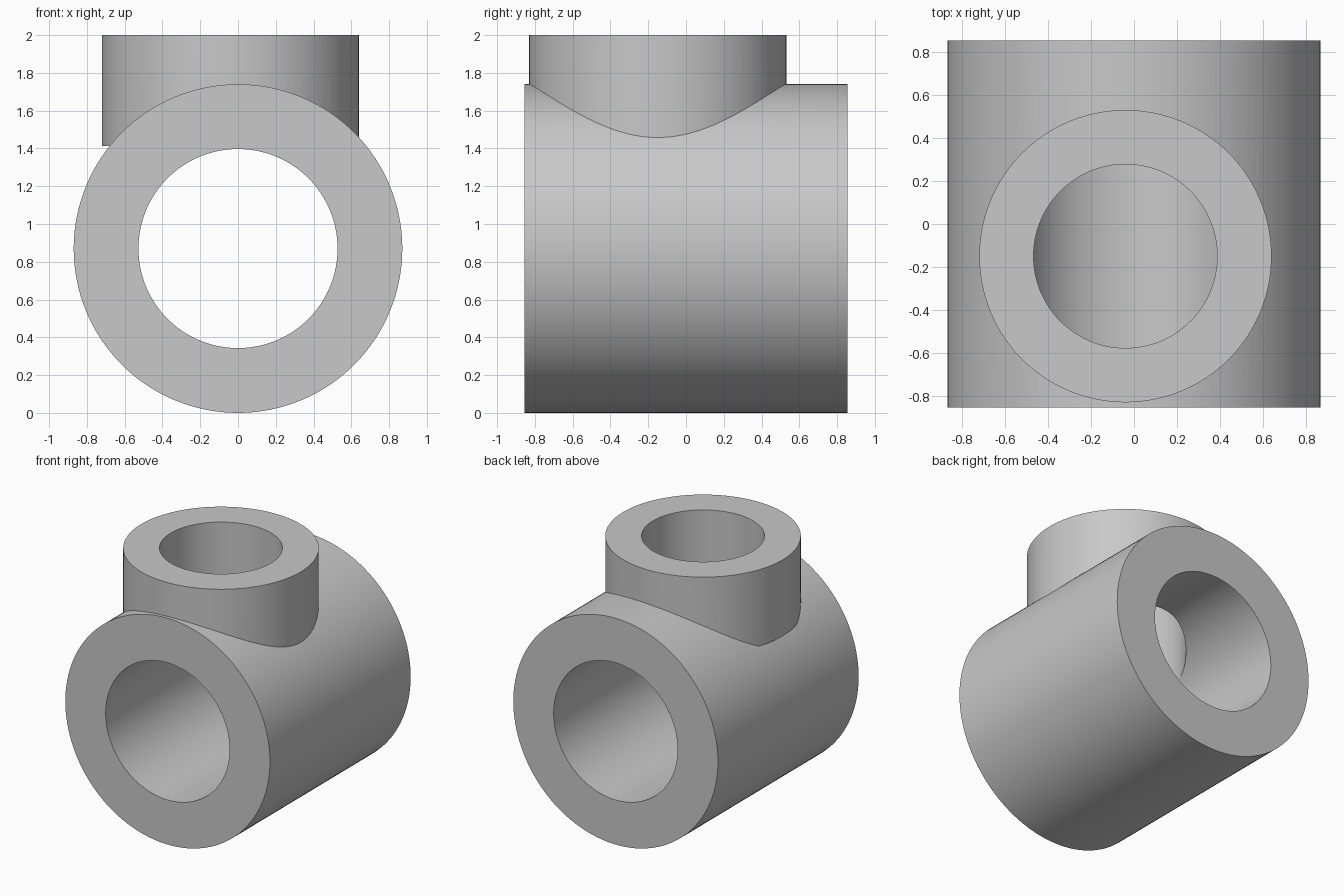
import bpy
import math

cube = bpy.data.objects.get("Cube")
if cube:
    bpy.data.objects.remove(cube, do_unlink=True)

# Plain grey casting
grey = bpy.data.materials.new("plain grey")
grey.use_nodes = True
colour = (0.58, 0.58, 0.58, 1)
grey.diffuse_color = colour
grey.node_tree.nodes["Principled BSDF"].inputs["Base Color"].default_value = colour

AXIS_Z = 0.87
BRANCH_X, BRANCH_Y = -0.04, -0.15


def cylinder(name, radius, length, centre, tilt=0):
    bpy.ops.mesh.primitive_cylinder_add(vertices=128, radius=radius, depth=length,
                                        location=centre, rotation=(tilt, 0, 0))
    ob = bpy.context.object
    ob.name = name
    ob.data.materials.append(grey)
    return ob


def upright(name, radius, bottom, top):
    return cylinder(name, radius, top - bottom, (BRANCH_X, BRANCH_Y, (top + bottom) / 2))


def combine(target, tool, operation):
    mod = target.modifiers.new(tool.name, 'BOOLEAN')
    mod.object, mod.operation, mod.solver = tool, operation, 'EXACT'
    bpy.context.view_layer.objects.active = target
    bpy.ops.object.modifier_apply(modifier=mod.name)
    bpy.data.objects.remove(tool, do_unlink=True)


# Horizontal sleeve with an offset upright branch
fitting = cylinder("pipe_tee", 0.87, 1.71, (0, 0, AXIS_Z), math.pi / 2)
combine(fitting, upright("branch", 0.681, 1.413, 2.0), 'UNION')

# Through bore, and branch bore opening into it
combine(fitting, cylinder("main_bore", 0.527, 2.2, (0, 0, AXIS_Z), math.pi / 2), 'DIFFERENCE')
combine(fitting, upright("branch_bore", 0.428, AXIS_Z, 2.2), 'DIFFERENCE')

# Smooth walls, crisp rims
bpy.ops.object.select_all(action='DESELECT')
fitting.select_set(True)
bpy.context.view_layer.objects.active = fitting
bpy.ops.object.shade_smooth_by_angle(angle=math.radians(25))
